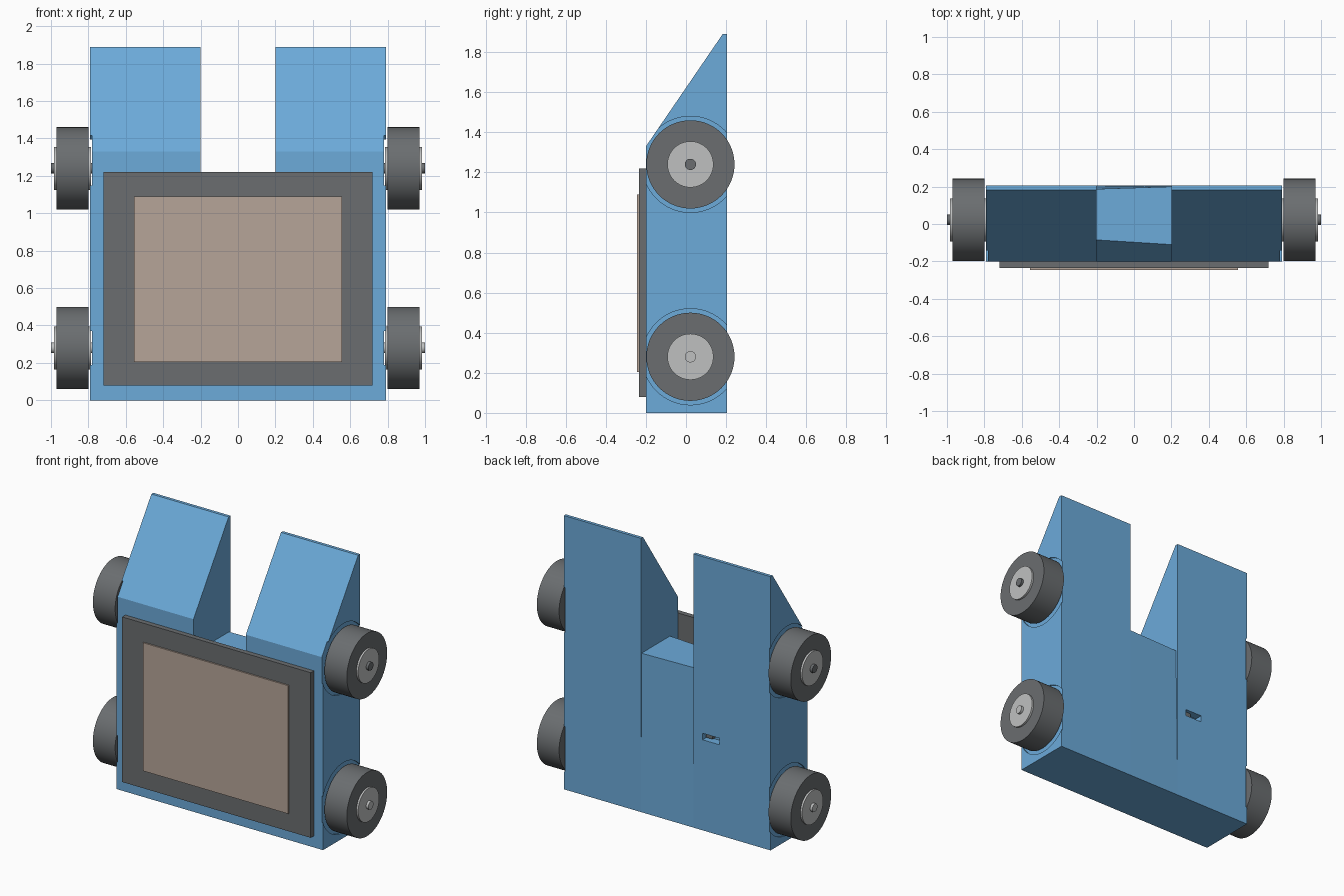
import bpy
import bmesh
import math
from mathutils import Matrix, Vector

if "Cube" in bpy.data.objects:
    bpy.data.objects.remove(bpy.data.objects["Cube"], do_unlink=True)


def material(name, rgb):
    m = bpy.data.materials.new(name)
    m.use_nodes = True
    color = (*rgb, 1)
    m.diffuse_color = color
    m.node_tree.nodes["Principled BSDF"].inputs["Base Color"].default_value = color
    return m


BLUE = material("body blue", (0.15, 0.405, 0.70))
DARK = material("dark grey", (0.145, 0.155, 0.162))
LIGHT = material("light grey", (0.52, 0.53, 0.53))
TAN = material("screen tan", (0.47, 0.375, 0.315))


def finish(name, bm, mat):
    bmesh.ops.recalc_face_normals(bm, faces=bm.faces)
    mesh = bpy.data.meshes.new(name)
    bm.to_mesh(mesh)
    bm.free()
    mesh.materials.append(mat)
    obj = bpy.data.objects.new(name, mesh)
    bpy.context.collection.objects.link(obj)
    return obj


def box(name, low, high, mat):
    bm = bmesh.new()
    low, high = Vector(low), Vector(high)
    bmesh.ops.create_cube(bm, size=1)
    for v in bm.verts:
        v.co = (low + high) / 2 + v.co * (high - low)
    return finish(name, bm, mat)


def prism(name, profile, x0, x1, mat):
    """Extrude a y-z profile along x."""
    bm = bmesh.new()
    face = bm.faces.new([bm.verts.new((x0, y, z)) for y, z in profile])
    moved = bmesh.ops.extrude_face_region(bm, geom=[face])["geom"]
    bmesh.ops.translate(bm, vec=(x1 - x0, 0, 0),
                        verts=[v for v in moved if isinstance(v, bmesh.types.BMVert)])
    return finish(name, bm, mat)


def cylinder(name, radius, x0, x1, y, z, mat):
    """Cylinder along x, with smooth sides and sharp rims."""
    bm = bmesh.new()
    place = Matrix.Translation(((x0 + x1) / 2, y, z)) @ Matrix.Rotation(math.pi / 2, 4, "Y")
    bmesh.ops.create_cone(bm, cap_ends=True, segments=64, radius1=radius,
                          radius2=radius, depth=abs(x1 - x0), matrix=place)
    for f in bm.faces:
        f.smooth = len(f.verts) == 4
    for e in bm.edges:
        e.smooth = all(f.smooth for f in e.link_faces)
    return finish(name, bm, mat)


def cut(obj, cutter):
    cutter.hide_render = True
    mod = obj.modifiers.new("cut", "BOOLEAN")
    mod.operation = "DIFFERENCE"
    mod.solver = "EXACT"
    mod.object = cutter
    graph = bpy.context.evaluated_depsgraph_get()
    mesh = bpy.data.meshes.new_from_object(obj.evaluated_get(graph))
    obj.modifiers.clear()
    obj.data = mesh
    for p in mesh.polygons:
        p.use_smooth = False
    bpy.data.objects.remove(cutter, do_unlink=True)


FRONT, BACK = -0.2, 0.205
HALF, GAP = 0.79, 0.2
AXLE_Y = 0.022
WHEELS = {"lower": (0.28, LIGHT), "upper": (1.24, DARK)}

# Sloped towers with shallow wheel recesses, and the wheels beside them
tower_profile = [(FRONT, 0), (BACK, 0), (BACK, 1.89), (0.183, 1.89), (FRONT, 1.33)]
for side, s in (("left", 1), ("right", -1)):
    tower = prism(side + "_tower", tower_profile, s * GAP, s * HALF, BLUE)
    for level, (z, axle_mat) in WHEELS.items():
        cut(tower, cylinder("cutter", 0.24, s * 0.78, s * 0.9, AXLE_Y, z, BLUE))
        label = side + "_" + level
        cylinder(label + "_tyre", 0.22, s * 0.80, s * 0.97, AXLE_Y, z, DARK)
        cylinder(label + "_hub", 0.115, s * 0.787, s * 0.983, AXLE_Y, z, LIGHT)
        cylinder(label + "_axle", 0.028, s * 0.77, s * 1.0, AXLE_Y, z, axle_mat)
    # Switch slot in the back of one tower
    if s < 0:
        cut(tower, box("cutter", (-0.40, 0.15, 0.625), (-0.27, 0.3, 0.67), BLUE))
        box("switch", (-0.33, 0.14, 0.635), (-0.28, 0.18, 0.67), DARK)

# Low middle block, slightly skewed at its top
middle = prism("middle_block", [(FRONT, 0), (BACK, 0), (0.2, 1.095), (-0.11, 1.095), (FRONT, 0.95)],
               -GAP, GAP, BLUE)
for v in middle.data.vertices:
    if v.co.x < 0 and v.co.z > 1:
        v.co.y += 0.025 if v.co.y < 0 else -0.013

# Front panel and screen
box("front_panel", (-0.72, -0.235, 0.08), (0.72, FRONT, 1.22), DARK)
box("screen", (-0.555, -0.245, 0.205), (0.555, -0.235, 1.09), TAN)
